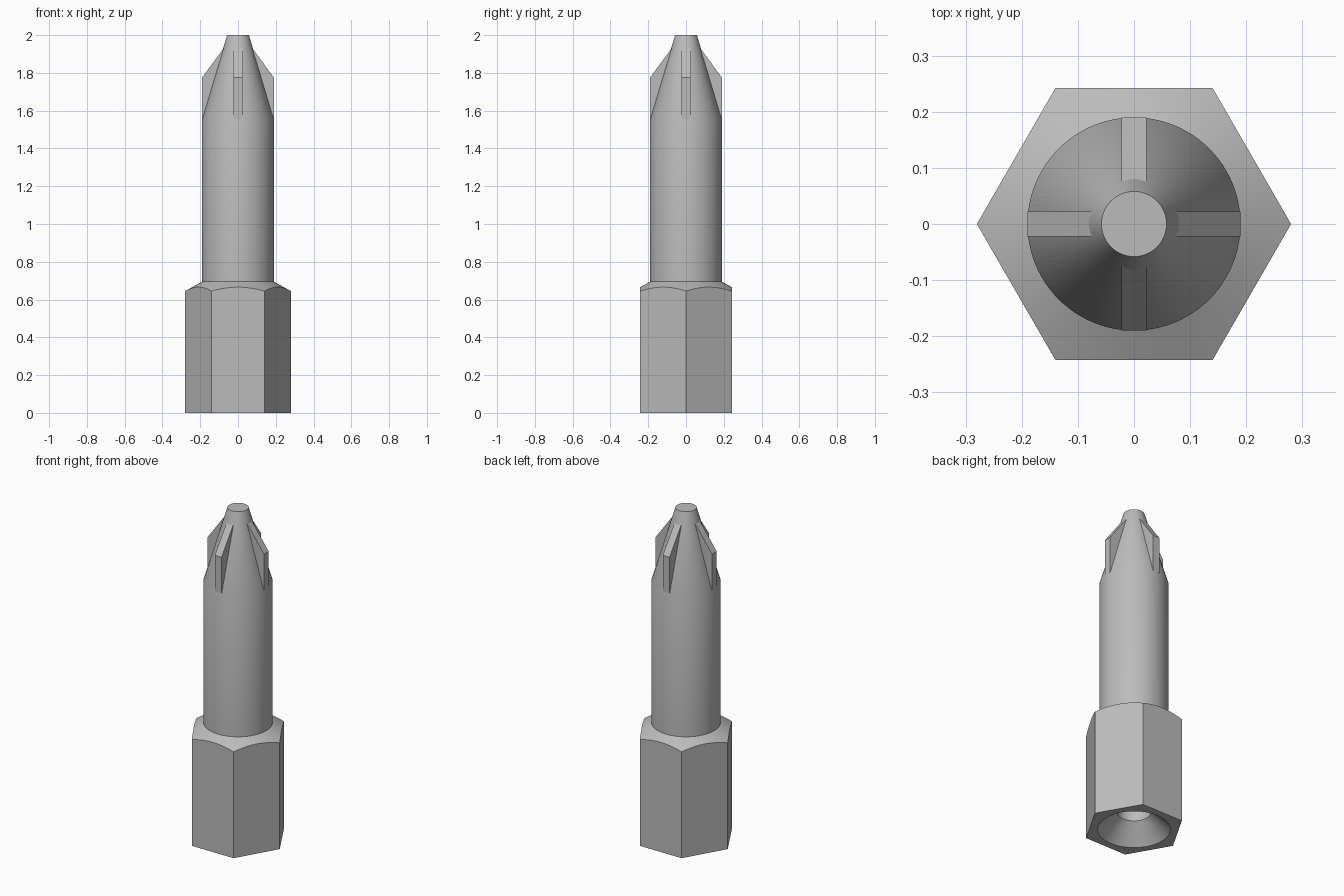
import bpy, math

cube = bpy.data.objects.get("Cube")
if cube:
    bpy.data.objects.remove(cube, do_unlink=True)

SEGMENTS = 96
SHAFT_R = 0.19
SHOULDER_Z = 0.695

steel = bpy.data.materials.new("brushed steel grey")
steel.use_nodes = True
colour = (0.5, 0.5, 0.5, 1)
steel.diffuse_color = colour
steel.node_tree.nodes["Principled BSDF"].inputs["Base Color"].default_value = colour


def add_object(name, verts, faces):
    mesh = bpy.data.meshes.new(name)
    mesh.from_pydata(verts, [], faces)
    mesh.materials.append(steel)
    obj = bpy.data.objects.new(name, mesh)
    bpy.context.collection.objects.link(obj)
    bpy.ops.object.select_all(action='DESELECT')
    obj.select_set(True)
    bpy.context.view_layer.objects.active = obj
    bpy.ops.object.shade_smooth_by_angle(angle=math.radians(30))
    return obj


def lathe(name, rings, cap_start=False, cap_end=False):
    """Join rings, each a function from angle to (radius, height)."""
    n = SEGMENTS
    verts, faces = [], []
    for ring in rings:
        for i in range(n):
            a = math.tau * i / n
            r, z = ring(a)
            verts.append((r * math.cos(a), r * math.sin(a), z))
    for k in range(len(rings) - 1):
        for i in range(n):
            j = (i + 1) % n
            faces.append((k * n + i, k * n + j, (k + 1) * n + j, (k + 1) * n + i))
    if cap_start:
        faces.append(tuple(reversed(range(n))))
    if cap_end:
        faces.append(tuple(range(len(verts) - n, len(verts))))
    return add_object(name, verts, faces)


def circle(r, z):
    return lambda a: (r, z)


def hex_radius(a):
    sector = math.pi / 3
    return 0.2425 / math.cos(a % sector - sector / 2)


def hex_bottom(a):
    return hex_radius(a), 0


def hex_top(a):
    # conical chamfer meeting the six flats in arcs
    r = hex_radius(a)
    return r, SHOULDER_Z - (r - SHAFT_R) * 0.556


# Hexagonal shank with a countersunk bore underneath
lathe("hex_shank", [circle(0.093, 0.5), circle(0.093, 0.108), circle(0.2, 0),
                    hex_bottom, hex_top, circle(SHAFT_R, SHOULDER_Z)], cap_start=True)

# Round shaft running into the tapered tip
lathe("shaft_and_tip", [circle(SHAFT_R, SHOULDER_Z), circle(SHAFT_R, 1.555),
                        circle(0.058, 2)], cap_end=True)

# Two crossing blades form the four drive fins
half = [(SHAFT_R, 1.555), (SHAFT_R, 1.775), (0.06, 1.953)]
outline = half + [(-x, z) for x, z in reversed(half)]
count = len(outline)
blade_verts = [(x, y, z) for y in (-0.0225, 0.0225) for x, z in outline]
blade_faces = [tuple(range(count)), tuple(reversed(range(count, 2 * count)))]
for i in range(count):
    j = (i + 1) % count
    blade_faces.append((j, i, i + count, j + count))
for name, turn in (("side_fins", 0), ("front_back_fins", math.pi / 2)):
    blade = add_object(name, blade_verts, blade_faces)
    blade.data.flip_normals()
    blade.rotation_euler.z = turn
